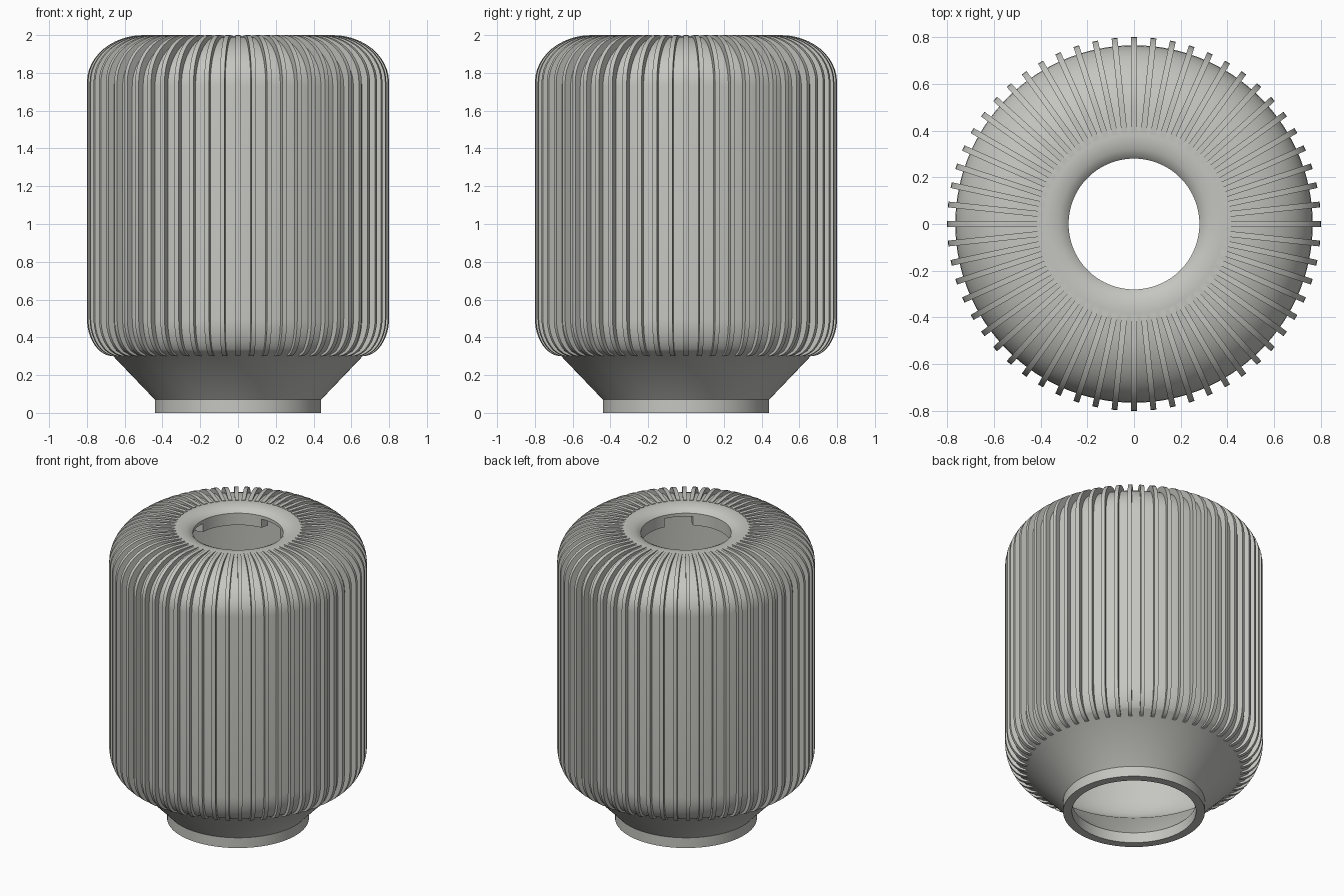
import bpy, bmesh, math
from mathutils import Matrix, Vector

if "Cube" in bpy.data.objects:
    bpy.data.objects.remove(bpy.data.objects["Cube"])

FINS = 60
FIN_WIDTH = 0.025
STEPS = 12

grey = bpy.data.materials.new("warm light grey")
grey.use_nodes = True
colour = (0.56, 0.56, 0.53, 1)
grey.diffuse_color = colour
grey.node_tree.nodes["Principled BSDF"].inputs["Base Color"].default_value = colour


def arc(cr, cz, a, b, start, end):
    """Elliptical arc of (radius, height) points, angles in degrees."""
    angles = [math.radians(start + (end - start) * i / STEPS) for i in range(STEPS + 1)]
    return [(cr + a * math.cos(t), cz + b * math.sin(t)) for t in angles]


def add_object(name, bm):
    bmesh.ops.recalc_face_normals(bm, faces=bm.faces)
    mesh = bpy.data.meshes.new(name)
    bm.to_mesh(mesh)
    bm.free()
    mesh.materials.append(grey)
    obj = bpy.data.objects.new(name, mesh)
    bpy.context.collection.objects.link(obj)
    return obj


def select(obj):
    bpy.ops.object.select_all(action='DESELECT')
    obj.select_set(True)
    bpy.context.view_layer.objects.active = obj


def lathe(name, profile, segments=120):
    """Revolve a closed profile about the vertical axis."""
    bm = bmesh.new()
    rings = []
    for i in range(segments):
        t = math.tau * i / segments
        rings.append([bm.verts.new((r * math.cos(t), r * math.sin(t), z)) for r, z in profile])
    for i, ring in enumerate(rings):
        after = rings[(i + 1) % segments]
        for j in range(len(profile)):
            k = (j + 1) % len(profile)
            bm.faces.new((ring[j], after[j], after[k], ring[k]))
    return add_object(name, bm)


# Hollow shell: foot ring, flared base, straight wall, dome and rolled lip
outside = [(0.44, 0), (0.44, 0.07), (0.665, 0.305)]
outside += arc(0.65, 0.5, 0.115, 0.2, -60, 0)
outside += arc(0.42, 1.73, 0.345, 0.26, 0, 90)
outside += [(0.38, 1.994), (0.35, 1.992), (0.32, 1.985), (0.295, 1.973), (0.28, 1.957)]
inside = [(0.28, 1.876), (0.33, 1.876), (0.33, 1.94)]
inside += arc(0.42, 1.72, 0.295, 0.22, 90, 0)
inside += arc(0.62, 0.5, 0.095, 0.18, 0, -60)
inside += [(0.615, 0.31), (0.385, 0.07), (0.385, 0)]
shell = lathe("lantern_shell", outside + inside)

# Three locking notches in the underside of the collar
bm = bmesh.new()
for degrees in (-45, 75, 195):
    place = (Matrix.Rotation(math.radians(degrees), 4, 'Z')
             @ Matrix.Translation((0.3, 0, 1.89))
             @ Matrix.Diagonal((0.12, 0.18, 0.09, 1)))
    bmesh.ops.create_cube(bm, size=1, matrix=place)
cutter = add_object("notch_cutter", bm)
cutter.hide_render = True
notch = shell.modifiers.new("notches", 'BOOLEAN')
notch.object = cutter
notch.operation = 'DIFFERENCE'
notch.solver = 'EXACT'
select(shell)
bpy.ops.object.modifier_apply(modifier=notch.name)
bpy.data.objects.remove(cutter)
bpy.ops.object.shade_smooth_by_angle(angle=math.radians(30))

# Radial fins that follow the wall from the flare up over the dome
outer = arc(0.66, 0.5, 0.14, 0.2, -90, 0) + arc(0.5, 1.75, 0.3, 0.25, 0, 90) + [(0.39, 1.996)]
inner = arc(0.65, 0.5, 0.1, 0.18, -90, 0) + arc(0.42, 1.73, 0.33, 0.245, 0, 90) + [(0.39, 1.98)]
bm = bmesh.new()
for n in range(FINS):
    turn = Matrix.Rotation(math.tau * n / FINS, 3, 'Z')
    rows = []
    for (ro, zo), (ri, zi) in zip(outer, inner):
        w = FIN_WIDTH / 2
        corners = [(ro, -w, zo), (ro, w, zo), (ri, w, zi), (ri, -w, zi)]
        rows.append([bm.verts.new(turn @ Vector(c)) for c in corners])
    for low, high in zip(rows, rows[1:]):
        for k in range(4):
            m = (k + 1) % 4
            bm.faces.new((low[k], low[m], high[m], high[k]))
    bm.faces.new(rows[0])
    bm.faces.new(rows[-1])
fins = add_object("radial_fins", bm)
select(fins)
bpy.ops.object.shade_smooth_by_angle(angle=math.radians(30))
